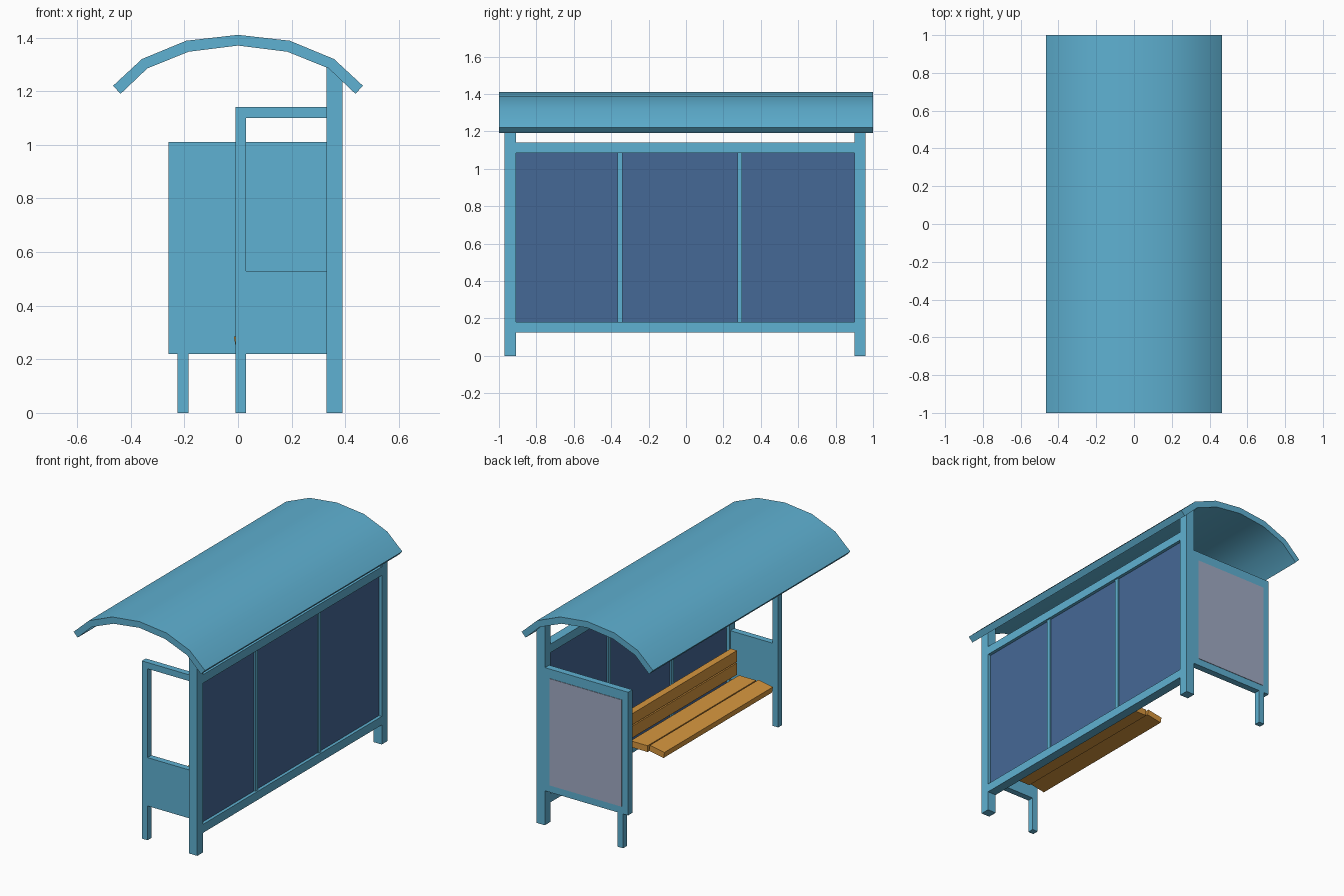
import bpy, bmesh, math
from mathutils import Matrix, Vector

if "Cube" in bpy.data.objects:
    bpy.data.objects.remove(bpy.data.objects["Cube"])


def srgb(r, g, b):
    return tuple(((c / 255 + 0.055) / 1.055) ** 2.4 for c in (r, g, b)) + (1.0,)


def material(name, colour):
    m = bpy.data.materials.new(name)
    m.diffuse_color = colour
    m.use_nodes = True
    m.node_tree.nodes["Principled BSDF"].inputs["Base Color"].default_value = m.diffuse_color
    return m


BLUE = material("blue_paint", srgb(95, 177, 210))
GLASS = material("dark_glass", srgb(69, 104, 150))
POSTER = material("poster_grey", srgb(160, 170, 195))
WOOD = material("wood", srgb(214, 150, 62))


def finish(name, bm, mat):
    bmesh.ops.recalc_face_normals(bm, faces=bm.faces)
    mesh = bpy.data.meshes.new(name)
    bm.to_mesh(mesh)
    bm.free()
    mesh.materials.append(mat)
    ob = bpy.data.objects.new(name, mesh)
    bpy.context.collection.objects.link(ob)
    return ob


def box(name, x, y, z, mat, tilt=0.0):
    """Box from (min, max) ranges, tilted about its own y axis."""
    lo, hi = Vector((x[0], y[0], z[0])), Vector((x[1], y[1], z[1]))
    bm = bmesh.new()
    bmesh.ops.create_cube(bm, size=1, matrix=Matrix.Translation((lo + hi) / 2)
                          @ Matrix.Rotation(math.radians(tilt), 4, 'Y')
                          @ Matrix.Diagonal((*(hi - lo), 1)))
    return finish(name, bm, mat)


def extrude_y(name, pts, y, mat):
    """Profile in the xz plane, extruded between two y values."""
    bm = bmesh.new()
    face = bm.faces.new([bm.verts.new((px, y[0], pz)) for px, pz in pts])
    new = bmesh.ops.extrude_face_region(bm, geom=[face])["geom"]
    bmesh.ops.translate(bm, vec=(0, y[1] - y[0], 0),
                        verts=[v for v in new if isinstance(v, bmesh.types.BMVert)])
    return finish(name, bm, mat)


# Curved roof: faceted arch, smooth shaded
outer = [(0.0, 1.41), (0.193, 1.388), (0.358, 1.32), (0.466, 1.22)]
inner = [(0.0, 1.37), (0.184, 1.347), (0.338, 1.285), (0.438, 1.19)]


def arch(half):
    return [(-x, z) for x, z in reversed(half[1:])] + half


roof = extrude_y("roof", arch(outer) + arch(inner)[::-1], (-1, 1), BLUE)
bpy.context.view_layer.objects.active = roof
roof.select_set(True)
bpy.ops.object.shade_smooth_by_angle(angle=math.radians(30))

# Rear posts, cut to follow the roof
for name, y in (("front_post", (-0.97, -0.91)), ("back_post", (0.90, 0.96))):
    extrude_y(name, [(0.33, 0), (0.39, 0), (0.39, 1.255), (0.33, 1.30)], y, BLUE)

# Glazed wall: rails, mullions and three panes
box("lower_rail", (0.33, 0.39), (-0.91, 0.90), (0.125, 0.18), BLUE)
box("upper_rail", (0.33, 0.39), (-0.91, 0.90), (1.085, 1.14), BLUE)
mullions = [(-0.365, -0.34), (0.275, 0.30)]
for i, y in enumerate(mullions):
    box(f"mullion_{i + 1}", (0.34, 0.38), y, (0.18, 1.085), BLUE)
for i, y in enumerate([(-0.91, -0.365), (-0.34, 0.275), (0.30, 0.90)]):
    box(f"glass_pane_{i + 1}", (0.35, 0.37), y, (0.18, 1.085), GLASS)

# Front side screen: leg, top bar and lower panel in one profile
extrude_y("side_screen",
          [(0.33, 1.14), (-0.01, 1.14), (-0.01, 0), (0.03, 0), (0.03, 0.22),
           (0.33, 0.22), (0.33, 0.53), (0.03, 0.53), (0.03, 1.10), (0.33, 1.10)],
          (-0.96, -0.92), BLUE)

# Back display panel with outer poster and leg
box("display_panel", (-0.26, 0.33), (0.915, 0.958), (0.22, 1.01), BLUE)
box("poster", (-0.215, 0.295), (0.95, 0.961), (0.265, 0.95), POSTER)
box("display_leg", (-0.225, -0.185), (0.918, 0.958), (0, 0.22), BLUE)

# Bench: two seat slats (front one tipped down) and two back slats
bench_y = (-0.86, 0.24)
box("front_seat_slat", (-0.013, 0.092), bench_y, (0.256, 0.294), WOOD, tilt=-10)
box("rear_seat_slat", (0.105, 0.225), bench_y, (0.255, 0.295), WOOD)
box("lower_back_slat", (0.24, 0.285), bench_y, (0.295, 0.37), WOOD)
box("upper_back_slat", (0.24, 0.285), bench_y, (0.378, 0.45), WOOD)
